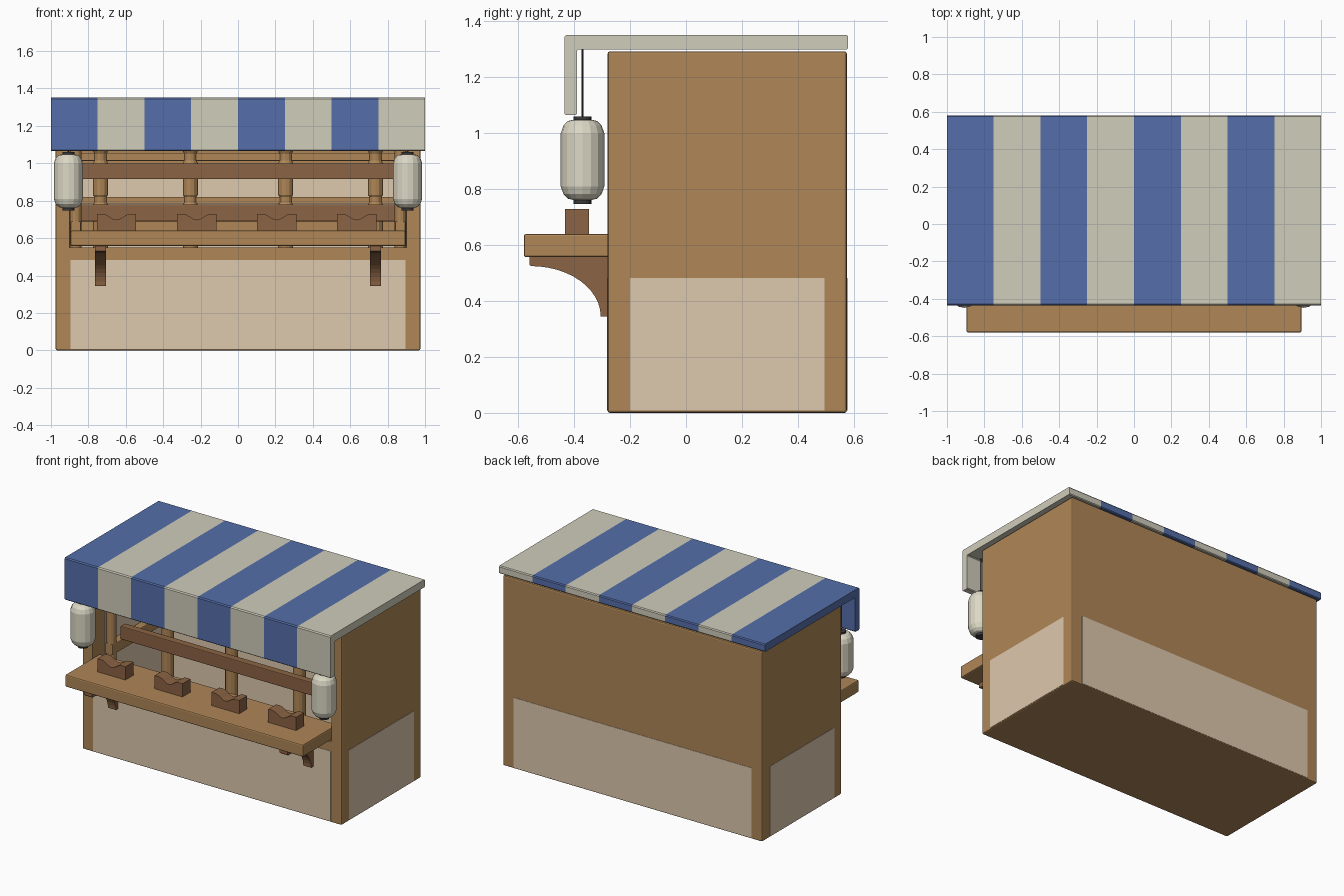
import bpy, bmesh, math
from mathutils import Vector

if "Cube" in bpy.data.objects:
    bpy.data.objects.remove(bpy.data.objects["Cube"])


def mat(name, r, g, b):
    m = bpy.data.materials.new(name)
    m.diffuse_color = (r, g, b, 1)
    m.use_nodes = True
    m.node_tree.nodes["Principled BSDF"].inputs["Base Color"].default_value = m.diffuse_color
    return m


WOOD = mat("wood", 0.43, 0.24, 0.095)
DARK = mat("dark_wood", 0.26, 0.127, 0.058)
PANEL = mat("panel_cream", 0.73, 0.58, 0.42)
BLUE = mat("canvas_blue", 0.09, 0.156, 0.40)
CANVAS = mat("canvas_cream", 0.63, 0.61, 0.50)
PAPER = mat("lantern_paper", 0.72, 0.69, 0.56)
BLACK = mat("dark_metal", 0.04, 0.04, 0.04)


def finish(name, bm, mats, bevel=0):
    bmesh.ops.recalc_face_normals(bm, faces=bm.faces)
    me = bpy.data.meshes.new(name)
    bm.to_mesh(me)
    bm.free()
    ob = bpy.data.objects.new(name, me)
    bpy.context.collection.objects.link(ob)
    for m in mats:
        me.materials.append(m)
    if bevel:
        b = ob.modifiers.new("bevel", 'BEVEL')
        b.width, b.segments = bevel, 2
    return ob


def box(name, x0, x1, y0, y1, z0, z1, m, bevel=0):
    bm = bmesh.new()
    bmesh.ops.create_cube(bm, size=1)
    for v in bm.verts:
        v.co = Vector((x0 if v.co.x < 0 else x1, y0 if v.co.y < 0 else y1, z0 if v.co.z < 0 else z1))
    return finish(name, bm, [m], bevel)


def prism(name, profile, steps, axis, mats):
    """Sweep a profile through the steps along x (profile y,z) or y (profile x,z)."""
    bm = bmesh.new()
    rings = []
    for s in steps:
        rings.append([bm.verts.new((s, a, b) if axis == 'x' else (a, s, b)) for a, b in profile])
    n = len(profile)
    for i in range(len(rings) - 1):
        for j in range(n):
            k = (j + 1) % n
            f = bm.faces.new((rings[i][j], rings[i][k], rings[i + 1][k], rings[i + 1][j]))
            f.material_index = i % len(mats)
    bm.faces.new(rings[0]).material_index = 0
    bm.faces.new(rings[-1]).material_index = (len(steps) - 2) % len(mats)
    return finish(name, bm, mats)


def lathe(name, profile, x, y, m, sides=16):
    bm = bmesh.new()
    rings = [[bm.verts.new((x + r * math.cos(2 * math.pi * i / sides),
                            y + r * math.sin(2 * math.pi * i / sides), z))
              for i in range(sides)] for r, z in profile]
    for a, b in zip(rings, rings[1:]):
        for i in range(sides):
            j = (i + 1) % sides
            bm.faces.new((a[i], a[j], b[j], b[i]))
    bm.faces.new(rings[0])
    bm.faces.new(rings[-1])
    return finish(name, bm, [m])


# Hollow stall body with a front opening
body = box("stall_body", -0.975, 0.975, -0.28, 0.575, 0, 1.293, WOOD, 0.008)
cutters = [box("cavity_cutter", -0.9, 0.9, -0.21, 0.505, 0.03, 1.25, WOOD),
           box("opening_cutter", -0.9, 0.9, -0.4, -0.1, 0.55, 1.22, WOOD)]
for c in cutters:
    c.hide_render = True
    c.hide_viewport = True
    mod = body.modifiers.new("cut", 'BOOLEAN')
    mod.object, mod.operation, mod.solver = c, 'DIFFERENCE', 'EXACT'

# Cream panels outside and inside
e = 0.002
box("front_panel", -0.895, 0.895, -0.28 - e, -0.27, 0.008, 0.483, PANEL)
box("back_panel", -0.895, 0.895, 0.565, 0.575 + e, 0.008, 0.483, PANEL)
box("inner_back_panel", -0.895, 0.895, 0.50, 0.51, 0.04, 1.0, PANEL)
for s, side in ((-1, "left"), (1, "right")):
    xs = sorted((s * 0.965, s * (0.975 + e)))
    box(side + "_panel", *xs, -0.20, 0.495, 0.008, 0.483, PANEL)
    xs = sorted((s * 0.897, s * 0.91))
    box(side + "_inner_panel", *xs, -0.15, 0.50, 0.04, 1.0, PANEL)

# Striped canopy with hanging front valance
canopy = [(-0.435, 1.07), (-0.43, 1.065), (-0.395, 1.065), (-0.39, 1.07), (-0.39, 1.295),
          (-0.385, 1.30), (0.575, 1.30), (0.58, 1.305), (0.58, 1.345), (0.575, 1.352),
          (-0.428, 1.352), (-0.435, 1.345)]
prism("canopy", canopy, [-1 + 0.25 * i for i in range(9)], 'x', [BLUE, CANVAS])

# Counter with curved brackets
box("counter", -0.895, 0.895, -0.58, -0.21, 0.557, 0.64, WOOD, 0.008)
curve = [(-0.555 + 0.25 * math.sin(t), 0.345 + 0.18 * math.cos(t))
         for t in [math.pi / 2 * i / 12 for i in range(13)]]
bracket = [(-0.275, 0.56), (-0.56, 0.56), (-0.56, 0.53)] + curve + [(-0.275, 0.345)]
for side, x in (("left", -0.735), ("right", 0.735)):
    prism(side + "_bracket", bracket, [x - 0.03, x + 0.03], 'x', [DARK])

# Notched rests on the counter
for i, x in enumerate((-0.65, -0.22, 0.207, 0.635)):
    dip = [(x + u * 0.075, 0.73 - 0.016 * (1 + math.cos(math.pi * u)))
           for u in [1 - k / 6 for k in range(13)]]
    rest = [(x - 0.105, 0.64), (x + 0.105, 0.64), (x + 0.105, 0.73)] + dip + [(x - 0.105, 0.73)]
    prism("rest_%d" % (i + 1), rest, [-0.432, -0.347], 'y', [DARK])

# Interior rack: stepped boards, rails, posts and side frames
box("lower_board", -0.85, 0.85, -0.05, 0.0, 0.69, 0.78, DARK, 0.005)
box("upper_board", -0.84, 0.84, 0.20, 0.25, 0.915, 1.0, DARK, 0.005)
for z0, z1, label in ((0.785, 0.82, "lower"), (1.013, 1.055, "upper")):
    box(label + "_rail", -0.9, 0.9, 0.29, 0.33, z0, z1, WOOD, 0.004)
box("back_rail", -0.895, 0.895, 0.46, 0.50, 0.62, 0.70, WOOD, 0.005)
post = [(0.04, 0.03), (0.04, 0.78), (0.033, 0.79), (0.033, 0.82), (0.04, 0.83), (0.04, 1.0),
        (0.033, 1.015), (0.033, 1.05), (0.04, 1.065), (0.04, 1.25)]
for i, x in enumerate((-0.735, -0.255, 0.255, 0.735)):
    lathe("rack_post_%d" % (i + 1), post, x, 0.295, WOOD, 12)
for s, side in ((-1, "left"), (1, "right")):
    xs = sorted((s * 0.84, s * 0.895))
    box(side + "_side_rail", *xs, -0.15, 0.48, 0.62, 0.69, WOOD, 0.005)
    lathe(side + "_frame_post", [(0.03, 0.03), (0.03, 1.25)], s * 0.868, -0.12, WOOD, 12)

# Hanging lanterns with caps and cords
shade = [(0.035, 0.762), (0.052, 0.766), (0.068, 0.782), (0.078, 0.81),
         (0.078, 1.0), (0.068, 1.028), (0.052, 1.044), (0.035, 1.048)]
for s, side in ((-1, "left"), (1, "right")):
    x, y = s * 0.907, -0.37
    lathe(side + "_lantern", shade, x, y, PAPER)
    lathe(side + "_lantern_top_cap", [(0.032, 1.04), (0.032, 1.06)], x, y, BLACK)
    lathe(side + "_lantern_bottom_cap", [(0.032, 0.747), (0.032, 0.77)], x, y, BLACK)
    lathe(side + "_lantern_cord", [(0.004, 1.05), (0.004, 1.31)], x, y, BLACK, 6)
